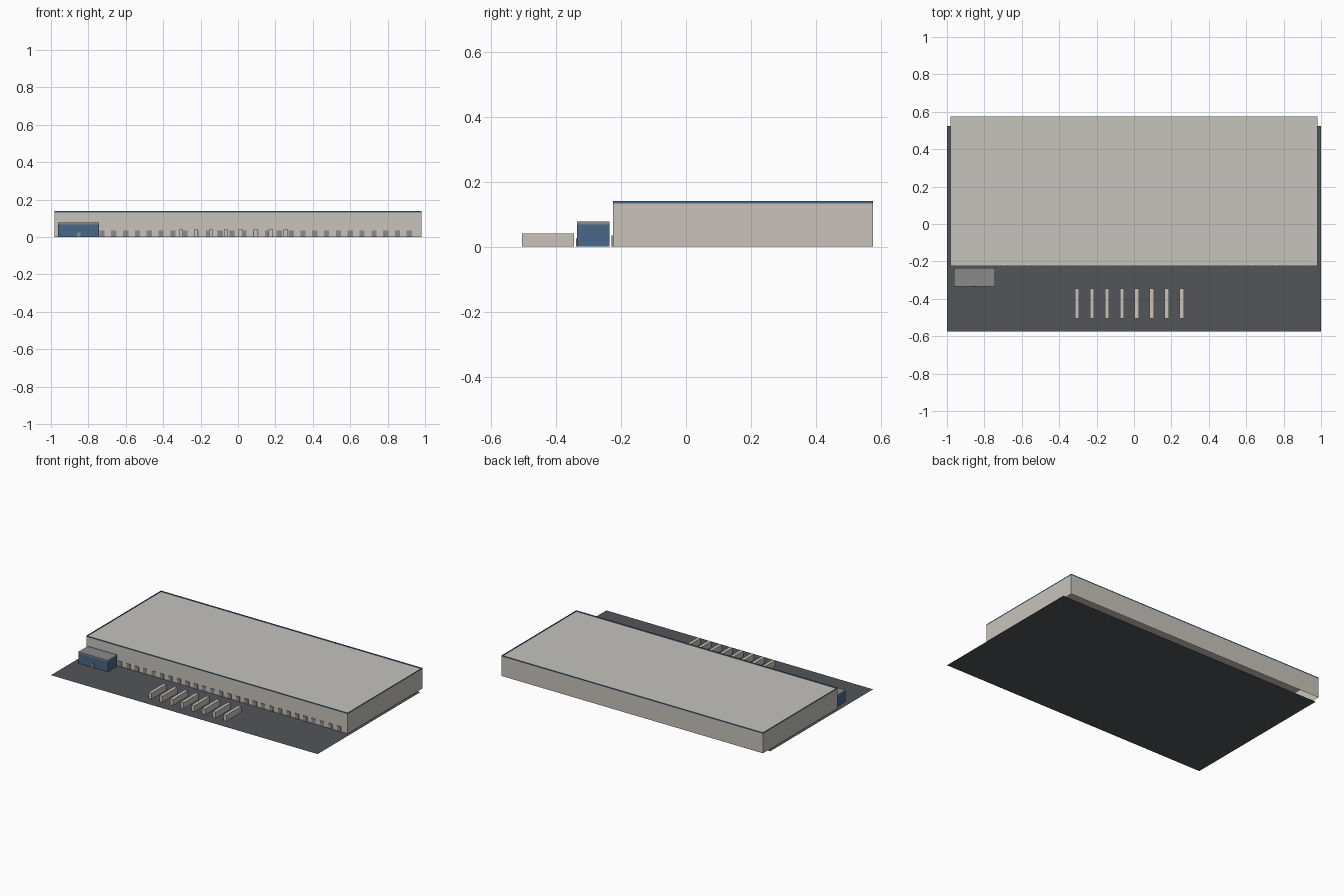
import bpy, bmesh

if "Cube" in bpy.data.objects:
    bpy.data.objects.remove(bpy.data.objects["Cube"])


def material(name, rgb):
    """Flat colour given as sRGB 0-255, stored linear."""
    m = bpy.data.materials.new(name)
    lin = [((c / 255 + 0.055) / 1.055) ** 2.4 for c in rgb]
    m.diffuse_color = (*lin, 1)
    m.use_nodes = True
    m.node_tree.nodes["Principled BSDF"].inputs["Base Color"].default_value = m.diffuse_color
    return m


WALL = material("warm_grey_wall", (200, 196, 187))
ROOF = material("light_grey_roof", (197, 195, 189))
BLUE = material("steel_blue", (72, 103, 136))
GREY = material("mid_grey", (138, 138, 138))
ASPHALT = material("dark_asphalt", (82, 85, 88))


def box(name, x, y, z, mat, top_mat=None, drop=("bottom",)):
    """Box from (min, max) ranges; drops the named end faces."""
    bm = bmesh.new()
    bmesh.ops.create_cube(bm, size=1)
    for v in bm.verts:
        v.co = [r[0] if c < 0 else r[1] for c, r in zip(v.co, (x, y, z))]
    bm.normal_update()
    unwanted = [f for f in bm.faces
                if (f.normal.z < -0.5 and "bottom" in drop)
                or (f.normal.z > 0.5 and "top" in drop)]
    bmesh.ops.delete(bm, geom=unwanted, context="FACES")
    for f in bm.faces:
        f.material_index = int(top_mat is not None and f.normal.z > 0.5)
    mesh = bpy.data.meshes.new(name)
    bm.to_mesh(mesh)
    bm.free()
    mesh.materials.append(mat)
    if top_mat:
        mesh.materials.append(top_mat)
    obj = bpy.data.objects.new(name, mesh)
    bpy.context.collection.objects.link(obj)
    return obj


# Paved yard, a flat sheet
bpy.ops.mesh.primitive_plane_add(size=1, location=(0, -0.025, 0))
yard = bpy.context.object
yard.name = "yard"
yard.scale = (2, 1.1, 1)
yard.data.materials.append(ASPHALT)

# Warehouse hall, open underneath, with a thin blue parapet round the roof
HX, HY = (-0.98, 0.98), (-0.225, 0.575)
box("warehouse_hall", HX, HY, (0, 0.132), WALL, ROOF)
box("roof_parapet", HX, HY, (0.132, 0.14), BLUE, drop=("top", "bottom"))

# Row of dock doors along the front wall
for i in range(27):
    cx = -0.727 + i * 0.0632
    box(f"dock_door_{i + 1}", (cx - 0.014, cx + 0.014), (-0.229, -0.224),
        (0, 0.034), GREY)

# Office block with roof slab and entrance door
OX, OY = (-0.963, -0.742), (-0.335, -0.235)
box("office_block", OX, OY, (0, 0.068), BLUE)
box("office_roof", OX, OY, (0.068, 0.077), GREY, drop=())
box("office_door", (-0.862, -0.842), (-0.338, -0.334), (0, 0.025), GREY)

# Parked trailers
for i in range(8):
    cx = -0.305 + i * 0.08
    box(f"trailer_{i + 1}", (cx - 0.011, cx + 0.011), (-0.505, -0.345),
        (0, 0.04), WALL)
